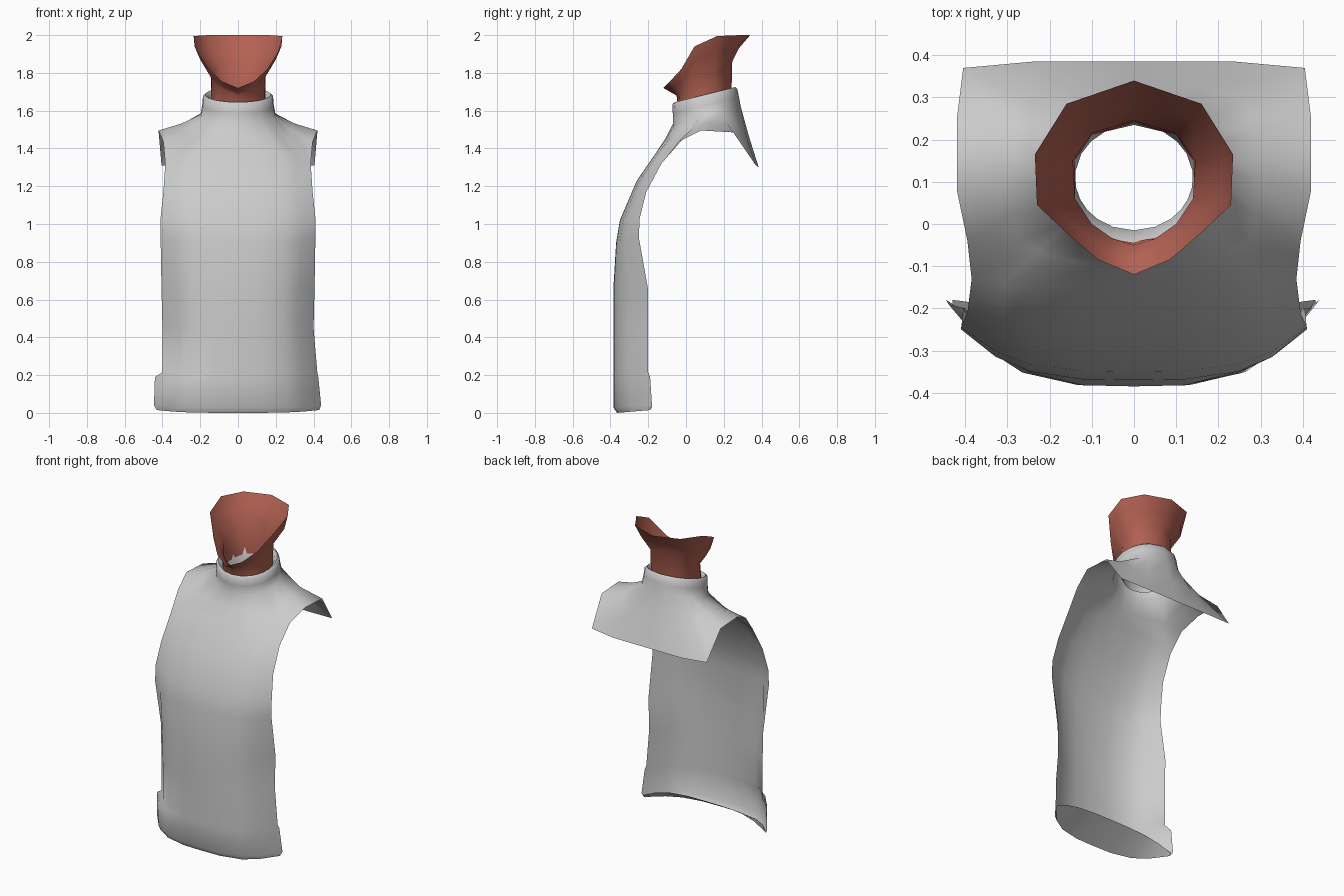
import bpy, bmesh, math
from mathutils import Vector

cube = bpy.data.objects.get("Cube")
if cube:
    bpy.data.objects.remove(cube)


def material(name, rgb):
    mat = bpy.data.materials.new(name)
    mat.use_nodes = True
    mat.diffuse_color = (*rgb, 1)
    bsdf = mat.node_tree.nodes["Principled BSDF"]
    bsdf.inputs["Base Color"].default_value = (*rgb, 1)
    bsdf.inputs["Roughness"].default_value = 0.8
    return mat


def loft(bm, rows, closed):
    """Join successive rows of points with quads."""
    grid = [[bm.verts.new(p) for p in row] for row in rows]
    n = len(rows[0])
    for low, high in zip(grid, grid[1:]):
        for i in range(n if closed else n - 1):
            j = (i + 1) % n
            bm.faces.new((low[i], low[j], high[j], high[i]))


def full_ring(half):
    """Mirror a front-to-back half ring into a closed ring."""
    half = [Vector(p) for p in half]
    return half + [Vector((-p.x, p.y, p.z)) for p in reversed(half[1:-1])]


def finish(bm, name, mat, angle):
    bmesh.ops.remove_doubles(bm, verts=bm.verts, dist=0.0005)
    mesh = bpy.data.meshes.new(name)
    bm.to_mesh(mesh)
    bm.free()
    mesh.materials.append(mat)
    obj = bpy.data.objects.new(name, mesh)
    bpy.context.collection.objects.link(obj)
    bpy.ops.object.select_all(action="DESELECT")
    obj.select_set(True)
    bpy.context.view_layer.objects.active = obj
    bpy.ops.object.shade_smooth_by_angle(angle=math.radians(angle))


cloth = material("light grey cloth", (0.6, 0.6, 0.6))
skin = material("red brown skin", (0.45, 0.12, 0.085))

# Front panel: centre z, centre y, edge z, edge y, right half width, left half width
PANEL = [
    (0.10, -0.20, 0.03, -0.18, 0.43, 0.43),
    (0.00, -0.365, 0.015, -0.19, 0.43, 0.43),
    (0.03, -0.385, 0.04, -0.18, 0.44, 0.445),
    (0.19, -0.385, 0.19, -0.19, 0.425, 0.44),
    (0.215, -0.385, 0.215, -0.20, 0.42, 0.40),
    (0.45, -0.385, 0.45, -0.20, 0.40, 0.40),
    (0.65, -0.385, 0.65, -0.20, 0.405, 0.405),
    (0.90, -0.37, 0.93, -0.25, 0.41, 0.41),
    (1.02, -0.35, 1.03, -0.245, 0.41, 0.41),
    (1.23, -0.26, 1.17, -0.21, 0.395, 0.395),
    (1.39, -0.15, 1.32, -0.13, 0.385, 0.385),
]
COLUMNS = (0, 0.3, 0.6, 0.8, 1)


def panel_point(row, u):
    zc, yc, ze, ye, right, left = row
    f = abs(u) ** 3.5
    return Vector((u * (right if u > 0 else left), yc + (ye - yc) * f, zc + (ze - zc) * f))


bm = bmesh.new()
signed = [-u for u in reversed(COLUMNS[1:])] + list(COLUMNS)
loft(bm, [[panel_point(r, u) for u in signed] for r in PANEL], False)

# Shoulder yoke: outer edge runs from the panel round to the back flap
outer = [panel_point(PANEL[-1], u) for u in COLUMNS] + [
    Vector(p) for p in ((0.395, -0.04, 1.435), (0.42, 0.08, 1.495), (0.42, 0.25, 1.485),
                        (0.405, 0.37, 1.31), (0.24, 0.385, 1.30), (0, 0.385, 1.30))]
CENTRE = Vector((0, 0.11, 0))
angles = []
for i, p in enumerate(outer):
    even = -math.pi / 2 + math.pi * i / (len(outer) - 1)
    angles.append((even + math.atan2(p.y - CENTRE.y, p.x)) / 2)


def collar_ring(rx, ry, z, tilt, shift=0):
    return [CENTRE + Vector((rx * math.cos(a), ry * math.sin(a) + shift, z + tilt * math.sin(a)))
            for a in angles]


base = collar_ring(0.20, 0.18, 1.575, 0.045)
middle = [p.lerp(q, 0.55) - Vector((0, 0, 0.01)) for p, q in zip(outer, base)]

# Collar: standing band with a lip turned in
rings = [outer, middle, base,
         collar_ring(0.19, 0.175, 1.63, 0.045, -0.005),
         collar_ring(0.187, 0.172, 1.675, 0.04, -0.01),
         collar_ring(0.175, 0.16, 1.685, 0.04, -0.01),
         collar_ring(0.155, 0.143, 1.67, 0.04, -0.005),
         collar_ring(0.14, 0.125, 1.58, 0.03)]
loft(bm, [full_ring(r) for r in rings], True)
finish(bm, "sleeveless_vest", cloth, 60)

# Neck: open tube flaring to a rim that dips at the front
NECK = [
    [(0, -0.04, 1.60), (0.06, -0.03, 1.60), (0.11, 0, 1.61), (0.145, 0.06, 1.62),
     (0.14, 0.15, 1.63), (0.10, 0.21, 1.65), (0, 0.24, 1.66)],
    [(0, -0.05, 1.68), (0.05, -0.035, 1.70), (0.10, 0, 1.72), (0.14, 0.06, 1.77),
     (0.145, 0.15, 1.80), (0.10, 0.215, 1.84), (0, 0.245, 1.86)],
    [(0, -0.085, 1.70), (0.07, -0.06, 1.725), (0.13, -0.015, 1.77), (0.20, 0.05, 1.87),
     (0.215, 0.16, 1.91), (0.14, 0.25, 1.92), (0, 0.28, 1.93)],
    [(0, -0.12, 1.72), (0.085, -0.085, 1.755), (0.155, -0.025, 1.82), (0.23, 0.045, 1.94),
     (0.235, 0.165, 1.995), (0.16, 0.285, 2.0), (0, 0.34, 2.0)],
]
bm = bmesh.new()
loft(bm, [full_ring(r) for r in NECK], True)
finish(bm, "neck", skin, 60)
